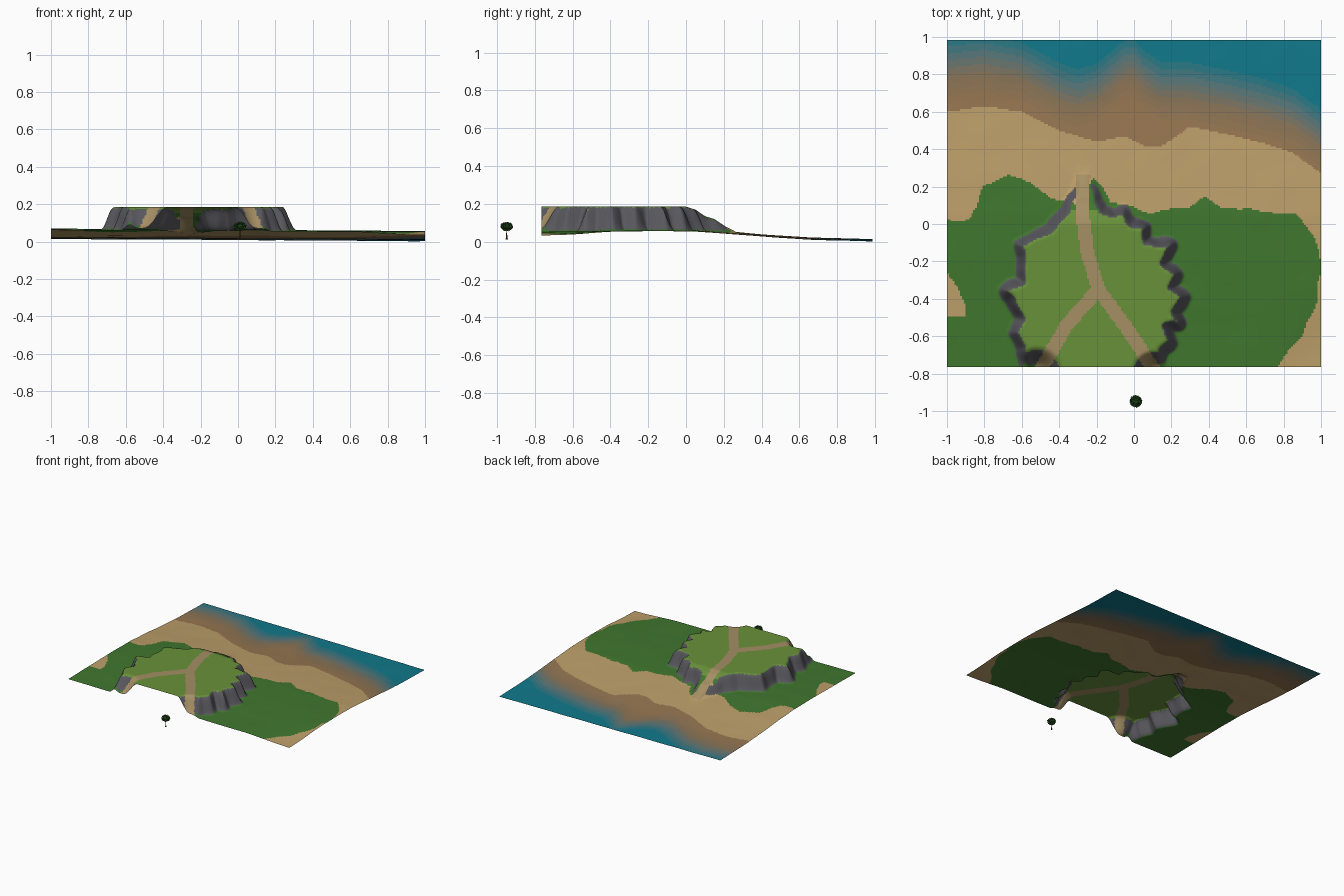
import bpy, bmesh, math, random
from mathutils import Vector, noise

if "Cube" in bpy.data.objects:
    bpy.data.objects.remove(bpy.data.objects["Cube"])

random.seed(4)


def mat(name, r, g, b):
    m = bpy.data.materials.new(name)
    m.diffuse_color = [(c / 255) ** 2.2 for c in (r, g, b)] + [1]
    m.use_nodes = True
    m.node_tree.nodes["Principled BSDF"].inputs["Base Color"].default_value = m.diffuse_color
    return m


def interp(pts, t):
    if t <= pts[0][0]:
        return pts[0][1]
    for (a, u), (b, v) in zip(pts, pts[1:]):
        if t <= b:
            return u + (v - u) * (t - a) / (b - a)
    return pts[-1][1]


def smooth(t):
    t = max(0, min(1, t))
    return t * t * (3 - 2 * t)


def seg_dist(x, y, a, b):
    dx, dy = b[0] - a[0], b[1] - a[1]
    t = max(0, min(1, ((x - a[0]) * dx + (y - a[1]) * dy) / (dx * dx + dy * dy)))
    return math.hypot(x - a[0] - t * dx, y - a[1] - t * dy)


def inside_dist(x, y, poly):
    """Signed distance, positive inside the outline."""
    d, hit = 9, False
    for a, b in zip(poly, poly[1:] + poly[:1]):
        d = min(d, seg_dist(x, y, a, b))
        if (a[1] > y) != (b[1] > y) and x < (b[0] - a[0]) * (y - a[1]) / (b[1] - a[1]) + a[0]:
            hit = not hit
    return d if hit else -d


# Plan outlines: cliff, footpaths, meadow and shoreline
CLIFF = [(-.58, -1), (-.59, -.66), (-.635, -.58), (-.60, -.51), (-.64, -.43), (-.69, -.35),
         (-.60, -.31), (-.59, -.17), (-.61, -.11), (-.45, -.03), (-.37, .06), (-.31, .17),
         (-.29, .27), (-.25, .27), (-.21, .17), (-.17, .07), (-.11, .05), (-.06, .07),
         (-.01, 0), (.06, -.02), (.06, -.10), (.20, -.11), (.155, -.21), (.23, -.27),
         (.20, -.34), (.275, -.39), (.215, -.47), (.24, -.53), (.17, -.55), (.20, -.63),
         (.14, -.67), (.14, -1)]
PATHS = [[(-.27, .29), (-.275, .05), (-.25, -.15), (-.19, -.35)],
         [(-.19, -.35), (-.36, -.54), (-.51, -.80)],
         [(-.19, -.35), (-.03, -.57), (.12, -.80)]]
MEADOW = [(-1.1, .02), (-.88, .02), (-.8, .2), (-.67, .27), (-.55, .22), (-.45, .14), (-.27, .1),
          (-.22, .26), (-.13, .12), (.1, .06), (.3, .09), (.38, .15), (.46, .09), (.7, .07),
          (.87, .05), (.96, -.06), (1.0, -.2), (.96, -.5), (.74, -.8), (-1.1, -.8),
          (-1.1, -.5), (-.9, -.5), (-.9, -.42), (-1, -.25)]
SHORE = [(-1, .6), (-.8, .63), (-.6, .6), (-.4, .5), (-.2, .44), (-.05, .47), (.05, .42),
         (.15, .42), (.3, .52), (.5, .48), (.7, .43), (.85, .38), (1, .27)]
GROUND = [(-.76, .055), (-.2, .063), (.05, .06), (.25, .046), (.45, .03), (.65, .017), (.99, .008)]
RAMP = [(0, .186), (.05, .17), (.10, .135), (.15, .12), (.21, .08), (.27, .05)]


def height(x, y):
    n = noise.noise((x * 6, y * 6, 3))
    g = interp(GROUND, y) - .006 * x + .002 * n
    g -= .016 * smooth((x - .6) / .4) * smooth((-.3 - y) / .45)
    if not (-.85 < x < .45 and y < .4):
        return g
    s = inside_dist(x, y, CLIFF) + .012 * noise.noise((x * 14, y * 14, 0))
    top = interp(RAMP, y)
    # paths cut down through the rim at the front
    for cx, cy, r in ((-.52, -.80, .15), (.11, -.80, .13)):
        d = math.hypot(x - cx, y - cy)
        top = min(top, .07 + .116 * smooth((d - .03) / (r - .03)))
    k = max(0, min(1, (s + .04) / .062))
    k = .75 * smooth(k) + .25 * k
    return g + max(0, top - g) * k


# Terrain sheet
NX, NY, Y0, Y1 = 200, 175, -.765, .985
mats = [mat("plateau_grass", 104, 144, 60), mat("meadow_grass", 66, 118, 50),
        mat("dry_sand", 188, 158, 106), mat("rock", 88, 88, 94), mat("trodden_path", 164, 142, 100)]
SEA = [(0, (150, 118, 82)), (.35, (135, 115, 88)), (.65, (92, 118, 120)), (1, (24, 120, 138))]
for i in range(10):
    mats.append(mat("sea_%d" % i, *[interp([(p, c[j]) for p, c in SEA], i / 9) for j in range(3)]))

bm = bmesh.new()
rows = []
for j in range(NY + 1):
    y = Y0 + (Y1 - Y0) * j / NY
    rows.append([bm.verts.new((-1 + 2 * i / NX, y, height(-1 + 2 * i / NX, y)))
                 for i in range(NX + 1)])
for j in range(NY):
    for i in range(NX):
        f = bm.faces.new((rows[j][i], rows[j][i + 1], rows[j + 1][i + 1], rows[j + 1][i]))
        f.normal_update()
        f.smooth = True
        x, y, z = f.calc_center_median()
        shore = y - interp(SHORE, x)
        path = min(seg_dist(x, y, a, b) for p in PATHS for a, b in zip(p, p[1:]))
        if path < .036 and z > .05:
            k = 4
        elif f.normal.z < .72:
            k = 3
        elif z > .15:
            k = 0
        elif shore > 0:
            t = (shore - .2 * max(0, 1 - abs(x) / .3)) / .38 - .12 * max(0, -x)
            k = 5 + int(max(0, min(.99, t)) * 10)
        elif y < .3 and inside_dist(x, y, MEADOW) + .02 * noise.noise((x * 9, y * 9, 7)) > 0:
            k = 1
        else:
            k = 2
        f.material_index = k
me = bpy.data.meshes.new("coastal_terrain")
bm.to_mesh(me)
bm.free()
for m in mats:
    me.materials.append(m)
bpy.context.collection.objects.link(bpy.data.objects.new("coastal_terrain", me))

# Lone tree: flared trunk
TX, TY = .01, -.948
bm = bmesh.new()
rings = []
for z, r in ((.013, .007), (.02, .0035), (.045, .0025), (.07, .002)):
    rings.append([bm.verts.new((TX + r * math.cos(a * math.pi / 4), TY + r * math.sin(a * math.pi / 4), z))
                  for a in range(8)])
for a, b in zip(rings, rings[1:]):
    for i in range(8):
        bm.faces.new((a[i], a[(i + 1) % 8], b[(i + 1) % 8], b[i])).smooth = True
bm.faces.new(rings[0][::-1])
me = bpy.data.meshes.new("tree_trunk")
bm.to_mesh(me)
bm.free()
me.materials.append(mat("bark", 72, 58, 42))
bpy.context.collection.objects.link(bpy.data.objects.new("tree_trunk", me))

# Tree crown: small core with leaf blades pointing outward
bm = bmesh.new()
bmesh.ops.create_icosphere(bm, subdivisions=2, radius=1)
for v in bm.verts:
    v.co = Vector((v.co.x * .026, v.co.y * .026, v.co.z * .019))
for i in range(200):
    u = 1 - 2 * (i + .5) / 200
    a = i * 2.39996
    d = Vector((math.cos(a) * math.sqrt(1 - u * u), math.sin(a) * math.sqrt(1 - u * u), u))
    side = d.cross(Vector((random.gauss(0, 1), random.gauss(0, 1), random.gauss(0, 1)))).normalized() * .004
    base = Vector((d.x * .023, d.y * .023, d.z * .017))
    tip = base * random.uniform(1.4, 1.62)
    mid = (base + tip) / 2
    f = bm.faces.new([bm.verts.new(p) for p in (base, mid + side, tip, mid - side)])
    f.material_index = i % 2
me = bpy.data.meshes.new("tree_crown")
bm.to_mesh(me)
bm.free()
me.materials.append(mat("leaf_dark", 36, 72, 32))
me.materials.append(mat("leaf_light", 62, 112, 48))
crown = bpy.data.objects.new("tree_crown", me)
crown.location = (TX, TY, .081)
bpy.context.collection.objects.link(crown)
